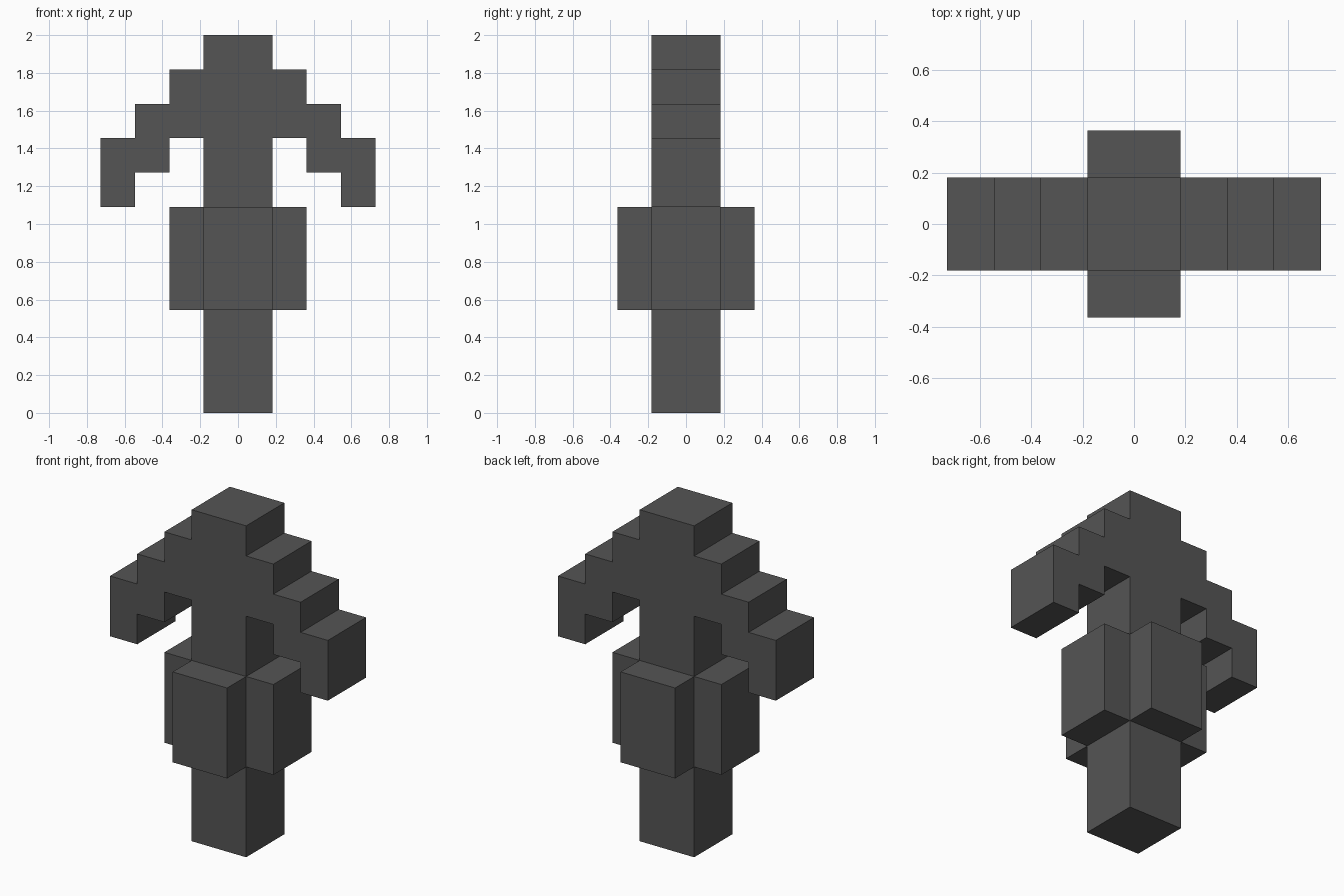
import bpy
import bmesh
from mathutils import Vector

cube = bpy.data.objects.get("Cube")
if cube:
    bpy.data.objects.remove(cube, do_unlink=True)

U = 2 / 11  # one block step

stone = bpy.data.materials.new("dark_grey")
stone.use_nodes = True
grey = (0.09, 0.09, 0.09, 1)
stone.diffuse_color = grey
bsdf = stone.node_tree.nodes["Principled BSDF"]
bsdf.inputs["Base Color"].default_value = grey
bsdf.inputs["Roughness"].default_value = 0.9


def prism(name, outline, direction):
    """Extrude a flat outline, given in block steps, along a direction."""
    bm = bmesh.new()
    face = bm.faces.new([bm.verts.new(Vector(p) * U) for p in outline])
    moved = bmesh.ops.extrude_face_region(bm, geom=[face])["geom"]
    verts = [v for v in moved if isinstance(v, bmesh.types.BMVert)]
    bmesh.ops.translate(bm, verts=verts, vec=Vector(direction) * U)
    bmesh.ops.recalc_face_normals(bm, faces=bm.faces)
    mesh = bpy.data.meshes.new(name)
    bm.to_mesh(mesh)
    bm.free()
    mesh.materials.append(stone)
    obj = bpy.data.objects.new(name, mesh)
    bpy.context.collection.objects.link(obj)
    return obj


# Post and stepped arms, one mirrored silhouette
half = [(1, 0), (1, 8)]
for step in range(2):
    half += [(2 + step, 8 - step), (2 + step, 7 - step)]
half += [(4, 6), (4, 8)]
for step in range(3):
    half += [(3 - step, 8 + step), (3 - step, 9 + step)]
# drop repeated corners
half = [p for i, p in enumerate(half) if p not in half[:i]]
outline = half + [(-x, z) for x, z in reversed(half)]
prism("post_and_arms", [(x, -1, z) for x, z in outline], (0, 2, 0))

# Four guard blocks around the lower post
for name, dx, dy in (("left_guard", 1, 0), ("right_guard", -1, 0),
                     ("front_guard", 0, -1), ("back_guard", 0, 1)):
    out, side = Vector((dx, dy, 0)), Vector((-dy, dx, 0))
    base = [out - side, out + side, out * 2 + side, out * 2 - side]
    prism(name, [p + Vector((0, 0, 3)) for p in base], (0, 0, 3))
